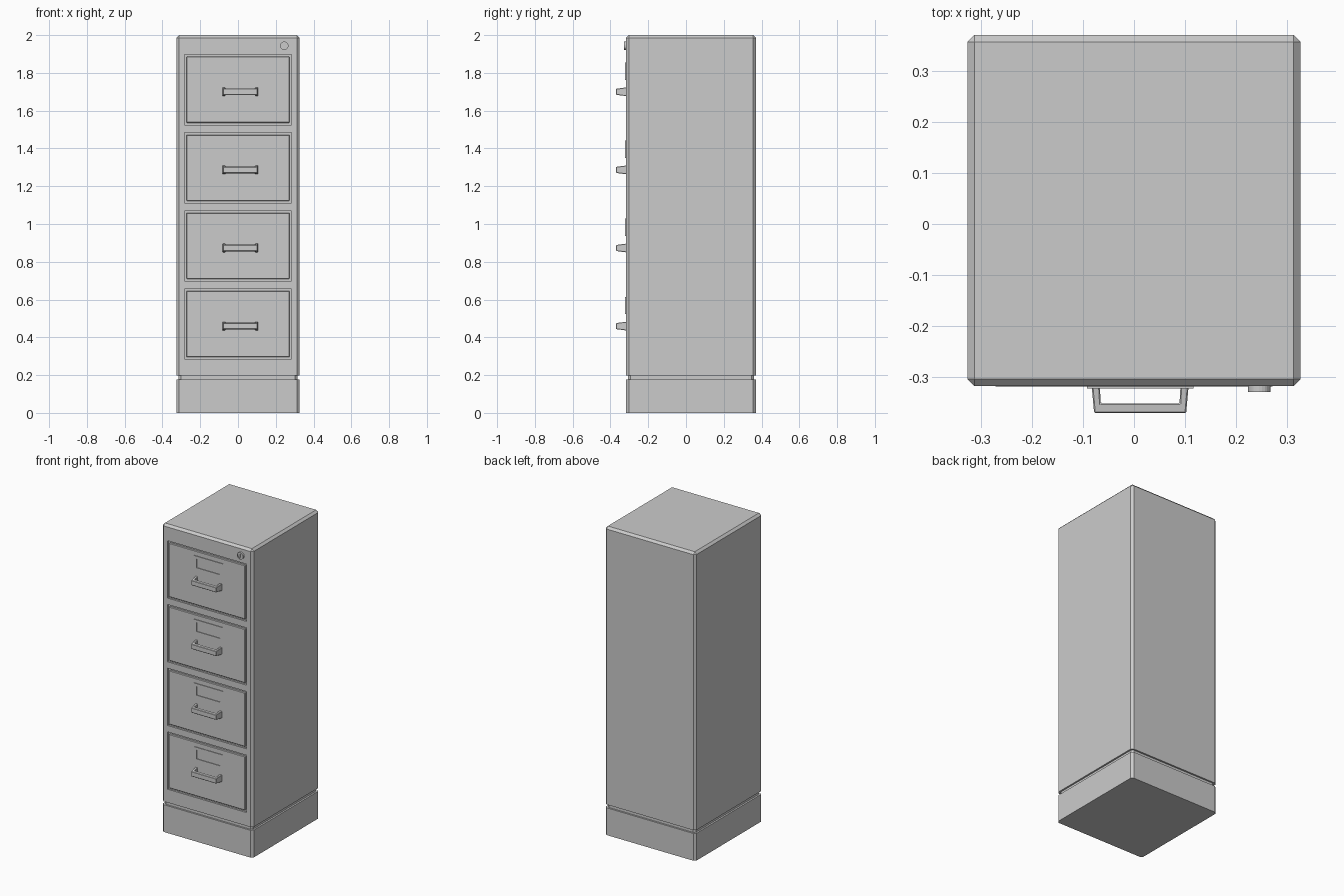
import bpy, bmesh, math

if "Cube" in bpy.data.objects:
    bpy.data.objects.remove(bpy.data.objects["Cube"])

FRONT, BACK, HALF_W = -0.317, 0.37, 0.326
DRAWER_Z = [1.711 - i * 0.4135 for i in range(4)]
CX = 0.012


def finish(bm, name):
    bmesh.ops.recalc_face_normals(bm, faces=bm.faces)
    me = bpy.data.meshes.new(name)
    bm.to_mesh(me)
    bm.free()
    ob = bpy.data.objects.new(name, me)
    bpy.context.collection.objects.link(ob)
    return ob


def box(name, x0, x1, y0, y1, z0, z1, bevel=0, pick=None):
    """Box with chamfered edges; pick chooses edges by their two end points."""
    bm = bmesh.new()
    bmesh.ops.create_cube(bm, size=1)
    for v in bm.verts:
        v.co = (x1 if v.co.x > 0 else x0, y1 if v.co.y > 0 else y0, z1 if v.co.z > 0 else z0)
    if bevel:
        edges = [e for e in bm.edges if pick is None or pick(e.verts[0].co, e.verts[1].co)]
        bmesh.ops.bevel(bm, geom=edges, offset=bevel, segments=1, affect='EDGES')
    return finish(bm, name)


def cut(ob, cutter):
    mod = ob.modifiers.new("cut", 'BOOLEAN')
    mod.operation, mod.solver, mod.object = 'DIFFERENCE', 'EXACT', cutter
    bpy.context.view_layer.objects.active = ob
    bpy.ops.object.modifier_apply(modifier="cut")
    bpy.data.objects.remove(cutter)


def handle(name, z):
    """U-shaped pull, tapering in height towards its tip."""
    tip, inner = -0.37, -0.351
    half = [(0.095, FRONT + 0.002), (0.090, tip), (0.079, FRONT + 0.002), (0.077, inner)]
    (a, b, c, d) = half
    outline = [a, b, (-b[0], b[1]), (-a[0], a[1]), (-c[0], c[1]), (-d[0], d[1]), d, c]
    bm = bmesh.new()
    rings = []
    for s in (1, -1):
        ring = []
        for x, y in outline:
            h = 0.016 + 0.007 * (y - tip) / (FRONT - tip)
            ring.append(bm.verts.new((CX + x, y, z + s * h)))
        rings.append(ring)
        bm.faces.new(ring)
    for i in range(8):
        j = (i + 1) % 8
        bm.faces.new((rings[0][i], rings[0][j], rings[1][j], rings[1][i]))
    bmesh.ops.recalc_face_normals(bm, faces=bm.faces)
    bmesh.ops.bevel(bm, geom=list(bm.edges), offset=0.0025, segments=1, affect='EDGES')
    return finish(bm, name)


def cylinder(name, x, z, r, y0, y1, sides=24):
    bpy.ops.mesh.primitive_cylinder_add(vertices=sides, radius=r, depth=y1 - y0,
                                        location=(x, (y0 + y1) / 2, z), rotation=(math.pi / 2, 0, 0))
    ob = bpy.context.object
    ob.name = name
    return ob


# Plinth and recessed joint
upright = lambda a, b: abs(a.z - b.z) > 0.01
box("plinth", -HALF_W, HALF_W, FRONT, BACK, 0, 0.177, 0.014, upright)
box("plinth_joint", -HALF_W + 0.011, HALF_W - 0.011, FRONT + 0.011, BACK - 0.011,
    0.17, 0.205, 0.012, upright)

# Cabinet body, chamfered on uprights and top rim
body = box("cabinet_body", -HALF_W, HALF_W, FRONT, BACK, 0.198, 2.0, 0.014,
           lambda a, b: max(a.z, b.z) > 1.9)

for i, z in enumerate(DRAWER_Z, 1):
    # Drawer recess and front
    cut(body, box("cutter", -0.284, 0.284, FRONT - 0.05, FRONT + 0.012, z - 0.186, z + 0.186))
    box(f"drawer_front_{i}", -0.273, 0.273, FRONT - 0.001, FRONT + 0.013,
        z - 0.175, z + 0.175, 0.003)
    # Label holder frame
    lz = z + 0.098
    frame = box(f"label_holder_{i}", CX - 0.104, CX + 0.104, FRONT - 0.005, FRONT + 0.002,
                lz - 0.046, lz + 0.046)
    cut(frame, box("cutter", CX - 0.084, CX + 0.084, FRONT - 0.05, FRONT + 0.05,
                   lz - 0.029, lz + 0.029))
    handle(f"handle_{i}", z - 0.011)

# Lock with keyhole
lock = cylinder("lock", 0.245, 1.944, 0.022, FRONT - 0.012, FRONT + 0.003)
cut(lock, cylinder("cutter", 0.245, 1.944, 0.017, FRONT - 0.03, FRONT - 0.008))
cut(lock, box("cutter", 0.242, 0.248, FRONT - 0.03, FRONT - 0.003, 1.932, 1.956))
